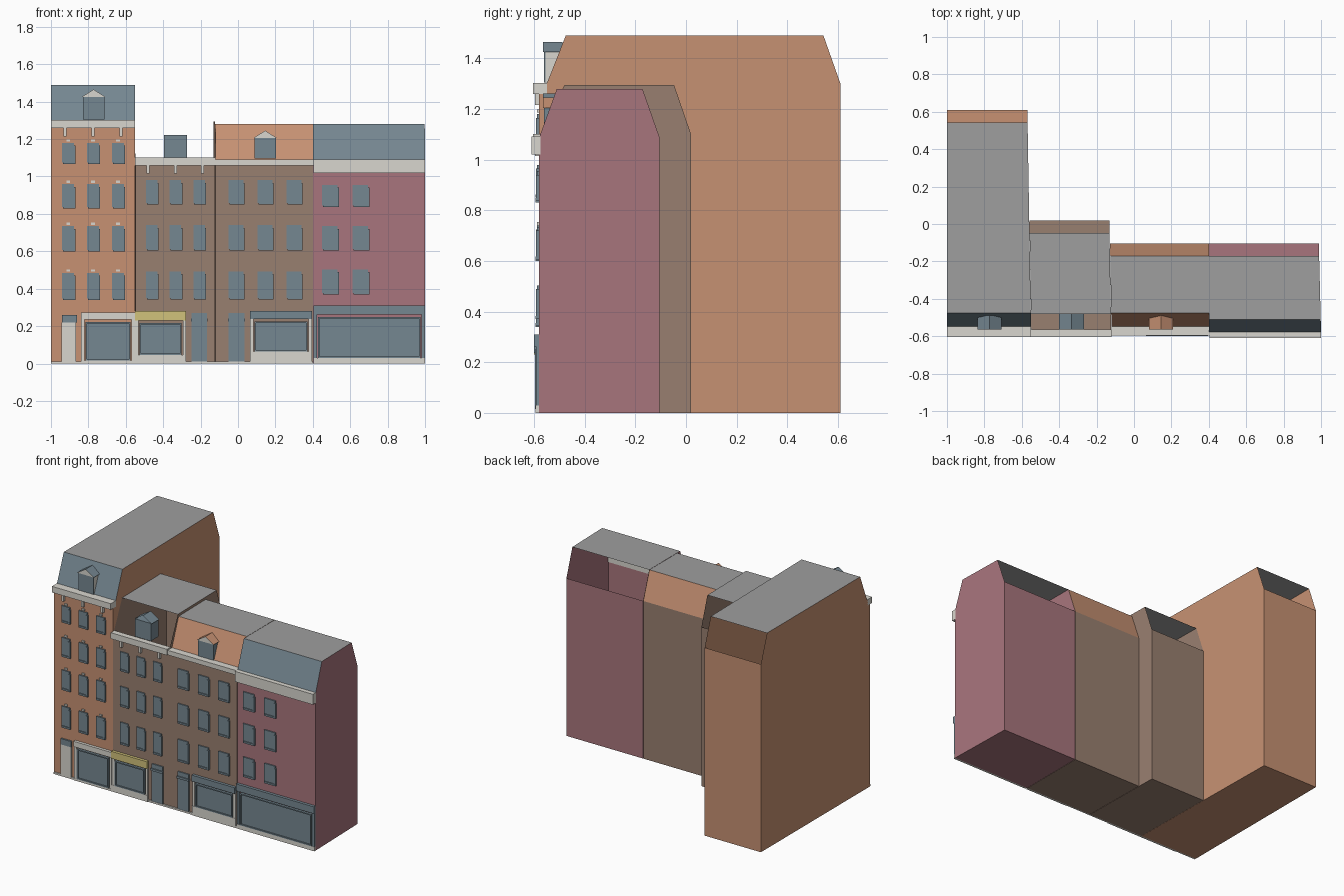
import bpy, bmesh

cube = bpy.data.objects.get("Cube")
if cube:
    bpy.data.objects.remove(cube, do_unlink=True)


def material(name, srgb):
    mat = bpy.data.materials.new(name)
    col = [((c + 0.055) / 1.055) ** 2.4 for c in srgb] + [1]
    mat.use_nodes = True
    mat.diffuse_color = col
    mat.node_tree.nodes["Principled BSDF"].inputs["Base Color"].default_value = col
    return mat


orange = material("orange brick", (0.78, 0.57, 0.45))
brown = material("brown brick", (0.60, 0.50, 0.44))
maroon = material("maroon brick", (0.66, 0.46, 0.49))
slate = material("slate", (0.46, 0.53, 0.57))
trim = material("light trim", (0.85, 0.84, 0.81))
grey = material("flat roof grey", (0.62, 0.62, 0.62))
yellow = material("yellow sign", (0.82, 0.76, 0.48))

FRONT = -0.58


def finish(name, bm, mats):
    mesh = bpy.data.meshes.new(name)
    bm.to_mesh(mesh)
    bm.free()
    for m in mats:
        mesh.materials.append(m)
    obj = bpy.data.objects.new(name, mesh)
    bpy.context.collection.objects.link(obj)
    return obj


def add_box(bm, x0, x1, y0, y1, z0, z1):
    verts = bmesh.ops.create_cube(bm, size=1)["verts"]
    for v in verts:
        v.co = (x1 if v.co.x > 0 else x0, y1 if v.co.y > 0 else y0, z1 if v.co.z > 0 else z0)


def box(name, mat, *bounds):
    bm = bmesh.new()
    add_box(bm, *bounds)
    return finish(name, bm, [mat])


def building(name, x0, x1, slant, back, eave, top, foot, ridge, brick, front_slope, back_slope):
    """Extrude a mansard profile sideways; a slope given as None stays open."""
    profile = [(FRONT, 0), (FRONT, eave), (foot, eave), (ridge, top),
               (back - 0.067, top), (back, eave), (back, 0)]
    skins = [brick, brick, front_slope, grey, back_slope, brick, brick]
    mats = list({m.name: m for m in skins if m}.values())
    bm = bmesh.new()
    sides = [[bm.verts.new((x + s * (y - FRONT), y, z)) for y, z in profile]
             for x, s in zip((x0, x1), slant)]
    for i, skin in enumerate(skins):
        if skin:
            j = (i + 1) % len(profile)
            face = bm.faces.new((sides[0][i], sides[0][j], sides[1][j], sides[1][i]))
            face.material_index = mats.index(skin)
    for side in sides:
        bm.faces.new(side).material_index = mats.index(brick)
    bmesh.ops.recalc_face_normals(bm, faces=bm.faces)
    finish(name, bm, mats)


# Four terraced buildings
building("tall_building", -1, -0.55, (0, -0.017), 0.61, 1.30, 1.49, -0.55, -0.475, orange, slate, None)
building("open_attic_building", -0.549, -0.122, (-0.017, -0.017), 0.02, 1.10, 1.295, -0.57, -0.48, brown, None, None)
building("brown_building", -0.12, 0.40, (-0.017, 0), -0.105, 1.09, 1.28, -0.55, -0.475, brown, orange, orange)
building("maroon_building", 0.402, 1, (0, -0.025), -0.105, 1.09, 1.28, -0.579, -0.51, maroon, slate, None)

# Cornices with brackets
for name, x0, x1, y0, y1, z0, z1 in [
        ("tall", -1, -0.55, -0.605, -0.548, 1.26, 1.302), ("attic", -0.55, -0.12, -0.605, -0.565, 1.06, 1.102),
        ("brown", -0.12, 0.405, -0.597, -0.548, 1.06, 1.092), ("maroon", 0.405, 1, -0.61, -0.575, 1.02, 1.092)]:
    box(name + "_cornice", trim, x0, x1, y0, y1, z0, z1)
bm = bmesh.new()
for z, centres in [(1.26, (-0.925, -0.775, -0.625)), (1.06, (-0.48, -0.335, -0.19))]:
    for x in centres:
        add_box(bm, x - 0.008, x + 0.008, -0.597, FRONT, z - 0.045, z)
finish("cornice_brackets", bm, [trim])


# Windows: pane and sill
def windows(name, centres, width, rows):
    bm = bmesh.new()
    w = width / 2
    for x in centres:
        for z0, z1 in rows:
            add_box(bm, x - w, x + w - 0.006, -0.588, FRONT, z0 + 0.008, z1)
            add_box(bm, x - w + 0.005, x + w, -0.595, FRONT, z0, z0 + 0.012)
            add_box(bm, x + w - 0.014, x + w, -0.593, FRONT, z0, z1 - 0.015)
    finish(name, bm, [slate])


tall_x = (-0.905, -0.772, -0.638)
tall_rows = [(0.34, 0.485), (0.60, 0.735), (0.83, 0.96), (1.067, 1.18)]
mid_rows = [(0.343, 0.493), (0.605, 0.74), (0.85, 0.98)]
windows("tall_windows", tall_x, 0.07, tall_rows)
windows("attic_building_windows", (-0.458, -0.332, -0.205), 0.068, mid_rows)
windows("brown_windows", (-0.008, 0.148, 0.303), 0.085, mid_rows)
windows("maroon_windows", (0.494, 0.657), 0.09, [(0.37, 0.504), (0.605, 0.735), (0.836, 0.955)])
bm = bmesh.new()
for x in tall_x:
    for _, z in tall_rows:
        add_box(bm, x - 0.013, x + 0.007, -0.588, FRONT, z + 0.006, z + 0.018)
finish("keystones", bm, [trim])

# Doors
box("tall_door", trim, -0.945, -0.865, -0.59, FRONT, 0.01, 0.22)
box("tall_door_transom", slate, -0.942, -0.862, -0.592, FRONT, 0.22, 0.26)
for name, x in [("attic_building_door", -0.207), ("brown_door", -0.008)]:
    box(name, slate, x - 0.042, x + 0.042, -0.588, FRONT, 0.01, 0.27)
    box(name + "_lintel", slate, x - 0.045, x + 0.045, -0.596, FRONT, 0.225, 0.24)


# Shopfronts: sign board, plinth, jambs and framed glass
def shop(name, x0, x1, sign_z, sign_mat, jamb_mat, sill):
    box(name + "_sign", sign_mat, x0, x1, -0.6, FRONT, *sign_z)
    box(name + "_plinth", trim, x0, x1, -0.594, FRONT, 0, sill)
    bm = bmesh.new()
    for x in (x0, x1 - 0.018):
        add_box(bm, x, x + 0.018, -0.592, FRONT, sill, sign_z[0])
    finish(name + "_jambs", bm, [jamb_mat])
    top = sign_z[0] - 0.012
    a, b = x0 + 0.024, x1 - 0.024
    box(name + "_glass", slate, a, b, -0.588, FRONT, sill, top)
    bm = bmesh.new()
    for x in (a, b - 0.008):
        add_box(bm, x, x + 0.008, -0.597, FRONT, sill, top)
    for z in (sill, top - 0.008):
        add_box(bm, a, b, -0.597, FRONT, z, z + 0.008)
    finish(name + "_frame", bm, [slate])


shop("tall_shop", -0.84, -0.552, (0.235, 0.272), trim, trim, 0.015)
shop("yellow_shop", -0.55, -0.277, (0.23, 0.28), yellow, trim, 0.045)
shop("brown_shop", 0.065, 0.395, (0.237, 0.28), slate, trim, 0.065)
shop("maroon_shop", 0.405, 1, (0.262, 0.31), slate, slate, 0.03)
box("street_plinth", trim, -1, 0.4, -0.59, FRONT, 0, 0.012)


# Dormers: body, pitched roof and optional gable
def dormer(name, x0, x1, z0, z1, apex, back, side_mat, roof_mat, gable):
    y0 = -0.56
    box(name + "_body", side_mat, x0 + 0.004, x1 - 0.004, y0 + 0.004, back, z0, z1)
    box(name + "_window", slate, x0 + 0.002, x1 - 0.002, y0, y0 + 0.006, z0, z1)
    mid = (x0 + x1) / 2
    bm = bmesh.new()
    ends = [[bm.verts.new((x, y, z)) for x, z in ((x0 - 0.004, z1), (mid, apex), (x1 + 0.004, z1))]
            for y in (y0 - 0.004, back)]
    for i in (0, 1):
        bm.faces.new((ends[0][i], ends[0][i + 1], ends[1][i + 1], ends[1][i]))
    if gable:
        bm.faces.new(ends[0]).material_index = 1
    bmesh.ops.recalc_face_normals(bm, faces=bm.faces)
    finish(name + "_roof", bm, [roof_mat, trim])


dormer("tall_dormer", -0.832, -0.712, 1.305, 1.425, 1.465, -0.488, trim, slate, True)
dormer("attic_dormer", -0.397, -0.27, 1.10, 1.222, 1.262, -0.48, slate, slate, False)
dormer("brown_dormer", 0.085, 0.205, 1.095, 1.205, 1.245, -0.49, slate, orange, True)
